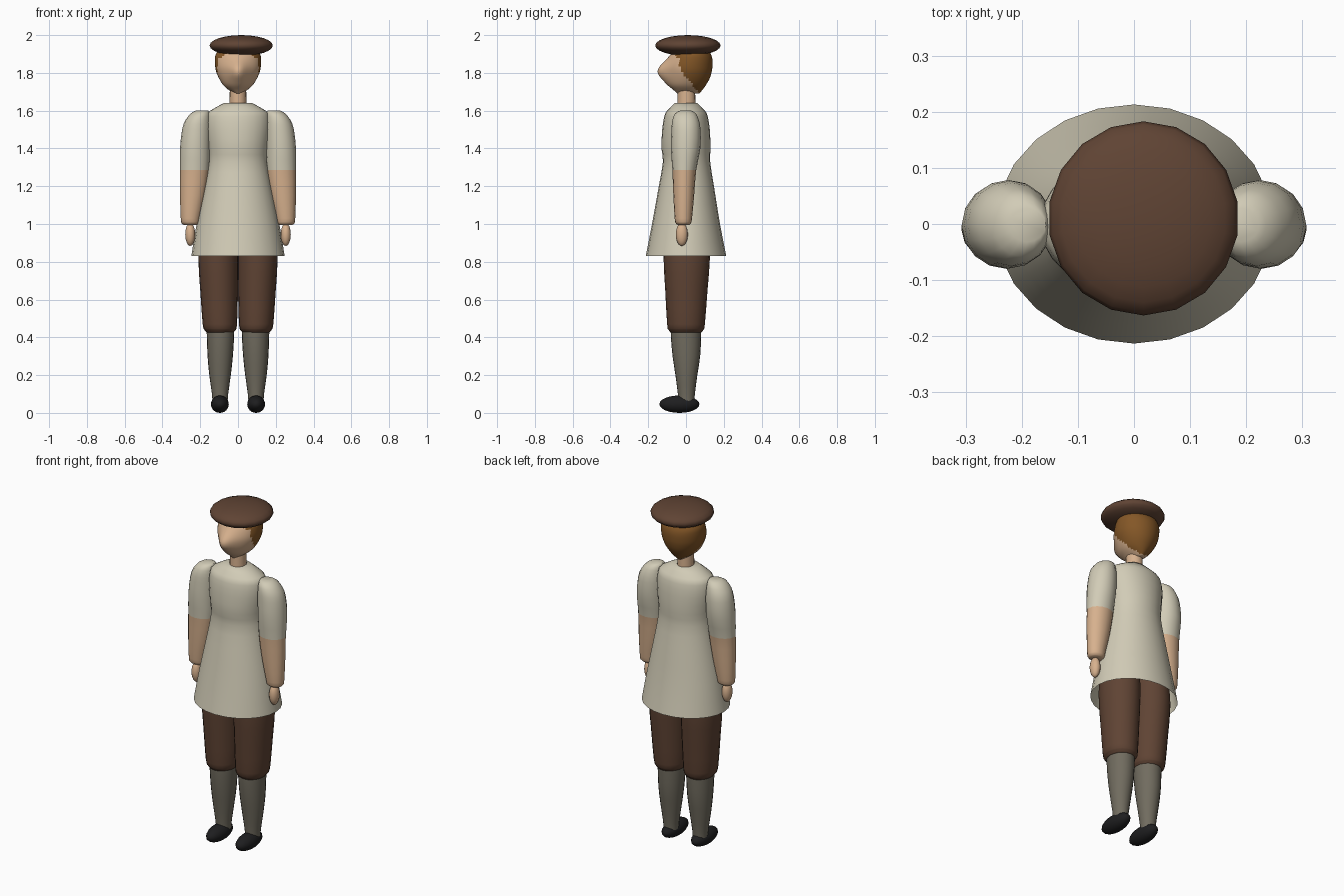
import bpy
import bmesh
from math import sin, cos, tau, exp, radians

cube = bpy.data.objects.get("Cube")
if cube:
    bpy.data.objects.remove(cube, do_unlink=True)


def material(name, rgb):
    m = bpy.data.materials.new(name)
    m.use_nodes = True
    m.diffuse_color = (*rgb, 1)
    m.node_tree.nodes["Principled BSDF"].inputs["Base Color"].default_value = (*rgb, 1)
    return m


LINEN = material("linen", (0.64, 0.60, 0.47))
BROWN = material("brown_wool", (0.115, 0.057, 0.034))
SKIN = material("skin", (0.68, 0.44, 0.27))
HAIR = material("hair", (0.23, 0.095, 0.02))
GREY = material("grey_stocking", (0.165, 0.15, 0.115))
BLACK = material("black_leather", (0.013, 0.013, 0.014))


def finish(bm, name, mats, rule=None, angle=50):
    """Turn a bmesh into a smooth-shaded object, colouring faces by a rule."""
    bmesh.ops.recalc_face_normals(bm, faces=bm.faces)
    for f in bm.faces:
        f.smooth = True
        if rule:
            f.material_index = int(rule(f.calc_center_median()))
    mesh = bpy.data.meshes.new(name)
    bm.to_mesh(mesh)
    bm.free()
    for m in mats:
        mesh.materials.append(m)
    mesh.set_sharp_from_angle(angle=radians(angle))
    obj = bpy.data.objects.new(name, mesh)
    bpy.context.collection.objects.link(obj)
    return obj


def spline(keys, steps):
    """Catmull-Rom interpolation through the key rings."""
    out = []
    for i in range(len(keys) - 1):
        a, b, c, d = (keys[max(i - 1, 0)], keys[i], keys[i + 1],
                      keys[min(i + 2, len(keys) - 1)])
        for s in range(steps):
            t = s / steps
            out.append([q + t / 2 * (r - p + t * (2*p - 5*q + 4*r - u + t * (3*q - p - 3*r + u)))
                        for p, q, r, u in zip(a, b, c, d)])
    return out + [keys[-1]]


def loft(keys, segs=20, steps=2, open_end=False):
    """Skin elliptical rings given as (z, centre x, centre y, radius x, radius y)."""
    bm = bmesh.new()
    rings = [[bm.verts.new((cx + rx * cos(tau * k / segs), cy + ry * sin(tau * k / segs), z))
              for k in range(segs)]
             for z, cx, cy, rx, ry in spline(keys, steps)]
    for lo, hi in zip(rings, rings[1:]):
        for k in range(segs):
            n = (k + 1) % segs
            bm.faces.new((lo[k], lo[n], hi[n], hi[k]))
    bm.faces.new(rings[0])
    if not open_end:
        bm.faces.new(rings[-1])
    return bm


def ellipsoid(name, mat, centre, radii, segs=18):
    bm = bmesh.new()
    bmesh.ops.create_uvsphere(bm, u_segments=segs, v_segments=12, radius=1)
    bmesh.ops.scale(bm, vec=radii, verts=bm.verts)
    bmesh.ops.translate(bm, vec=centre, verts=bm.verts)
    return finish(bm, name, [mat], angle=70)


# Tunic, open at the hem
finish(loft([(1.64, 0, 0, .075, .06), (1.6, 0, 0, .147, .1), (1.57, 0, 0, .165, .115),
             (1.5, 0, 0, .168, .126), (1.4, 0, 0, .157, .13), (1.33, 0, .003, .155, .125),
             (1.2, 0, .002, .178, .146), (1, 0, 0, .219, .18), (.83, 0, 0, .247, .213)],
            segs=24, open_end=True), "tunic", [LINEN])

# Neck
finish(loft([(1.74, 0, .002, .043, .046), (1.62, 0, .002, .045, .048)], steps=1),
       "neck", [SKIN])

# Head with a pulled-out nose and hair over the back
head = loft([(1.69, 0, .012, .02, .057), (1.71, 0, .012, .05, .075), (1.735, 0, .01, .078, .095),
             (1.77, 0, .015, .1, .11), (1.805, 0, .018, .115, .118), (1.835, 0, .02, .121, .12),
             (1.87, 0, .025, .122, .115), (1.9, 0, .028, .117, .103), (1.94, 0, .03, .09, .075)],
            segs=48, steps=3)
for v in head.verts:
    if v.co.y < 0:
        v.co.y -= .05 * exp(-(v.co.x / .05) ** 2 - ((v.co.z - 1.805) / .06) ** 2)


def is_hair(c):
    hairline = -.055 if c.z > 1.88 else -.033 + max(0, 1.815 - c.z) * .85
    return c.y > hairline


finish(head, "head", [SKIN, HAIR], is_hair, angle=70)

# Flat cap
ellipsoid("cap", BROWN, (.017, .01, 1.945), (.17, .173, .055))

for side, word in ((1, "left"), (-1, "right")):
    def limb(keys):
        return [(z, side * cx, cy, rx, ry) for z, cx, cy, rx, ry in keys]

    # Arm: linen sleeve above the elbow, bare below
    finish(loft(limb([(1.6, .19, -.002, .033, .03), (1.585, .2, -.003, .05, .055),
                      (1.55, .212, -.002, .066, .07), (1.5, .22, 0, .076, .077),
                      (1.4, .227, -.002, .08, .078), (1.285, .23, -.009, .077, .063),
                      (1.15, .24, -.012, .067, .055), (1.03, .252, -.014, .051, .046),
                      (1.005, .252, -.014, .047, .041), (.995, .252, -.014, .035, .03)]),
                segs=16), word + "_arm", [SKIN, LINEN], lambda c: c.z > 1.285)

    # Hand
    ellipsoid(word + "_hand", SKIN, (side * .253, -.022, .945), (.027, .032, .061), 14)

    # Breeches leg
    finish(loft(limb([(1.0, .1, .004, .095, .115), (.83, .104, .004, .106, .123),
                      (.65, .1, .002, .1, .112), (.47, .096, 0, .091, .1),
                      (.44, .095, 0, .083, .093), (.425, .095, 0, .07, .08)])),
           word + "_breeches", [BROWN])

    # Stocking
    finish(loft(limb([(.45, .093, 0, .073, .081), (.4, .093, 0, .072, .08),
                      (.3, .094, .002, .067, .073), (.2, .095, .002, .057, .058),
                      (.1, .095, .002, .043, .045), (.05, .095, .002, .04, .042)])),
           word + "_stocking", [GREY])

    # Shoe
    ellipsoid(word + "_shoe", BLACK, (side * .096, -.035, .046), (.048, .106, .046))
